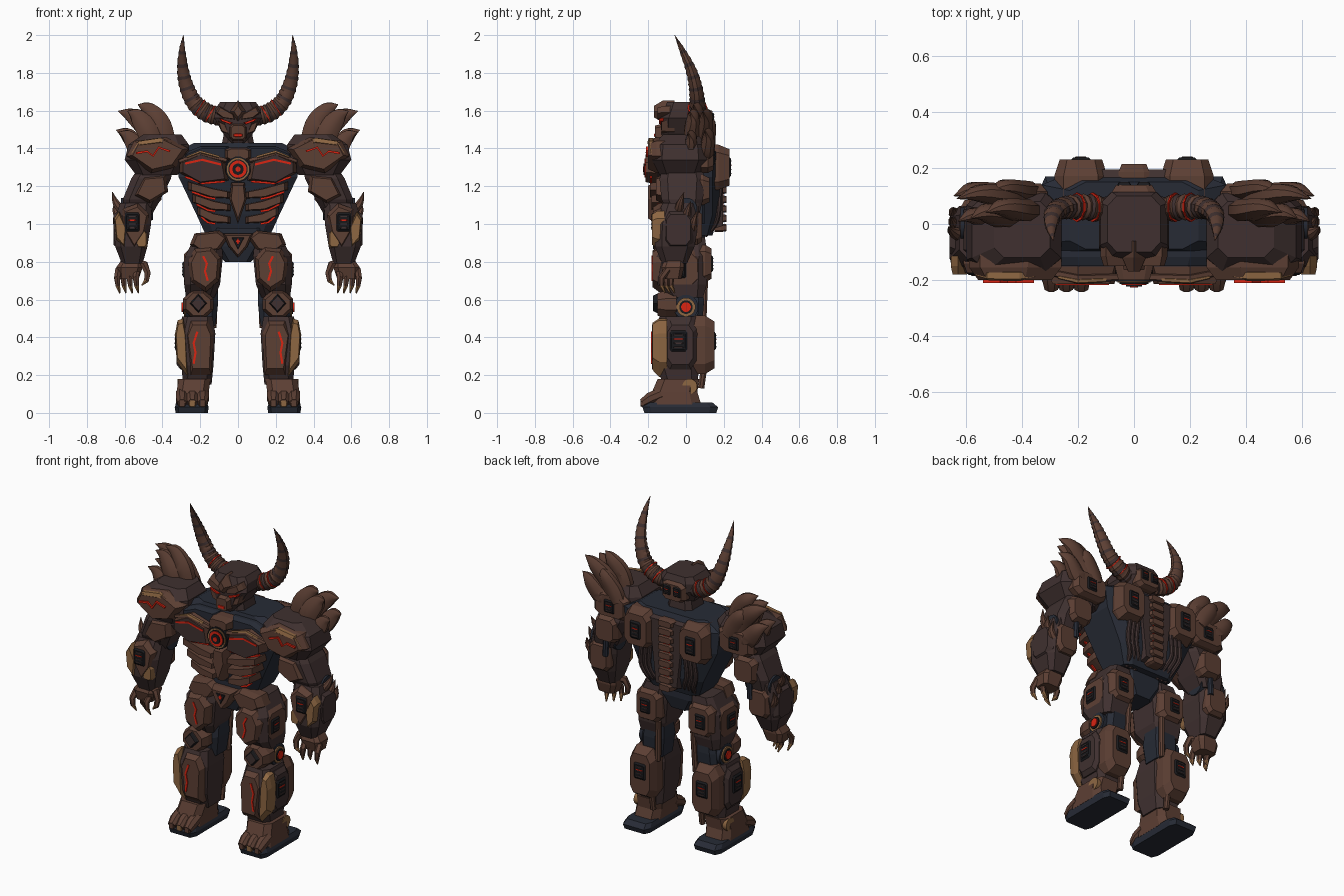
import bpy, bmesh, math
from mathutils import Vector

default_cube = bpy.data.objects.get("Cube")
if default_cube:
    bpy.data.objects.remove(default_cube, do_unlink=True)

COLOURS = {
    "dark_brown": (.05, .03, .029), "brown": (.108, .05, .034), "tan": (.27, .135, .055),
    "navy": (.02, .024, .036), "black": (.01, .01, .012), "red": (.7, .018, .006)}
MATERIALS = {}
for label, rgb in COLOURS.items():
    material = bpy.data.materials.new(label)
    material.use_nodes = True
    material.diffuse_color = (*rgb, 1)
    shader = material.node_tree.nodes["Principled BSDF"]
    shader.inputs["Base Color"].default_value = (*rgb, 1)
    shader.inputs["Roughness"].default_value = .8
    MATERIALS[label] = material
round_parts = []


def build(name, rings, colour, mirror=True, rule=None, rounded=False):
    """Skin a stack of equal rings; rule(strip) may recolour a strip."""
    for side in (1, -1) if mirror else (0,):
        sign = side or 1
        bm = bmesh.new()
        names = [colour]
        loops = [[bm.verts.new((x * sign, y, z)) for x, y, z in ring] for ring in rings]
        for strip, (low, high) in enumerate(zip(loops, loops[1:])):
            tone = (rule(strip) if rule else None) or colour
            if tone not in names:
                names.append(tone)
            for i in range(len(low)):
                j = (i + 1) % len(low)
                bm.faces.new((low[i], low[j], high[j], high[i])).material_index = names.index(tone)
        bm.faces.new(loops[0])
        bm.faces.new(loops[-1])
        bmesh.ops.recalc_face_normals(bm, faces=bm.faces)
        mesh = bpy.data.meshes.new(name)
        bm.to_mesh(mesh)
        bm.free()
        for tone in names:
            mesh.materials.append(MATERIALS[tone])
        full_name = name + {1: "_left", -1: "_right", 0: ""}[side]
        obj = bpy.data.objects.new(full_name, mesh)
        bpy.context.collection.objects.link(obj)
        if rounded:
            round_parts.append(obj)


def octagon(u, v, ru, rv, cut=.35):
    a, b = ru * (1 - cut), rv * (1 - cut)
    corners = ((ru, -b), (ru, b), (a, rv), (-a, rv), (-ru, b), (-ru, -b), (-a, -rv), (a, -rv))
    return [(u + p, v + q) for p, q in corners]


def diamond(u, v, ru, rv):
    return [(u + ru, v), (u, v + rv), (u - ru, v), (u, v - rv)]


def loft(name, sections, colour, mirror=True, cut=.35):
    """Chamfered block through (z, x, y, half width, half depth) sections."""
    rings = [[(p, q, z) for p, q in octagon(x, y, rx, ry, cut)] for z, x, y, rx, ry in sections]
    build(name, rings, colour, mirror)


def plate(name, outline, back, front, colour, rim=None, axis="y", inset=.8, mirror=True):
    """Bevelled armour plate facing along y or x."""
    cu = sum(p[0] for p in outline) / len(outline)
    cv = sum(p[1] for p in outline) / len(outline)
    rings = []
    for depth, scale in ((back, 1), (back + (front - back) * .55, 1), (front, inset)):
        flat = [(cu + (u - cu) * scale, cv + (v - cv) * scale) for u, v in outline]
        rings.append([(u, depth, v) if axis == "y" else (depth, u, v) for u, v in flat])
    build(name, rings, colour, mirror, lambda strip: rim if strip else None)


def tube(name, points, colour, sides=8, steps=1, rule=None, ridge=0, flat=1, mirror=True):
    """Tapered sweep through (x, y, z, radius) points, smoothed by steps."""
    knots = [Vector(p) for p in points]
    knots = [knots[0] * 2 - knots[1]] + knots + [knots[-1] * 2 - knots[-2]]
    path = []
    for a, b, c, d in zip(knots, knots[1:], knots[2:], knots[3:]):
        for i in range(steps):
            t = i / steps
            path.append((b * 2 + (c - a) * t + (a * 2 - b * 5 + c * 4 - d) * t ** 2
                         + (b * 3 - a - c * 3 + d) * t ** 3) / 2)
    path.append(knots[-2])
    rings = []
    for i, p in enumerate(path):
        ahead = (path[min(i + 1, len(path) - 1)] - path[max(i - 1, 0)]).to_3d().normalized()
        guide = Vector((0, 1, 0)) if abs(ahead.y) < .8 else Vector((1, 0, 0))
        across = ahead.cross(guide).normalized()
        other = across.cross(ahead)
        radius = max(p[3], .001) * (1 + ridge * (i % 2))
        turn = [math.tau * (k + .5) / sides for k in range(sides)]
        rings.append([p.to_3d() + (across * math.cos(t) + other * math.sin(t) * flat) * radius
                      for t in turn])
    build(name, rings, colour, mirror, rule, sides > 5)


def glow(name, points, y):
    tube(name, [(x, y, z, .008) for x, z in points], "red", sides=4)


def disc(name, centre, reach, radius, colour, axis, mirror=True):
    end = Vector(centre) + Vector((reach, 0, 0) if axis == "x" else (0, reach, 0))
    tube(name, [(*centre, radius), (*end, radius)], colour, sides=16, mirror=mirror)


def vent(name, u, v, ru, rv, depth, out, axis="y"):
    """Dark grille with one glowing slit."""
    plate(name + "_frame", octagon(u, v, ru, rv, .15), depth - out * .01, depth + out * .008,
          "black", axis=axis)
    for i in range(4):
        plate(f"{name}_slit_{i}", octagon(u, v + rv * (i - 1.5) * .4, ru * .65, rv * .07),
              depth, depth + out * .011, "red" if i == 2 else "dark_brown", axis=axis)


# Torso core, pelvis and neck
loft("torso_core", [(.94, 0, .03, .17, .11), (1.05, 0, .035, .22, .14), (1.25, 0, .025, .315, .155),
                    (1.38, 0, .035, .33, .14), (1.43, 0, .03, .23, .12)], "navy", False, .25)
loft("pelvis_core", [(.8, 0, 0, .07, .08), (.88, 0, 0, .14, .1), (.98, 0, 0, .15, .1)], "navy", False)
loft("neck", [(1.4, 0, 0, .09, .09), (1.5, 0, 0, .07, .08)], "dark_brown", False)

# Chest armour
plate("upper_chest", [(.03, 1.36), (.05, 1.41), (.2, 1.41), (.3, 1.37), (.3, 1.3), (.05, 1.3)],
      -.08, -.15, "navy")
plate("pectoral", [(.05, 1.23), (.07, 1.34), (.2, 1.38), (.31, 1.33), (.31, 1.27), (.2, 1.21)],
      -.08, -.215, "dark_brown", "brown", inset=.85)
tube("pectoral_trim", [(.06, -.19, 1.335, .014), (.2, -.195, 1.37, .018), (.31, -.17, 1.33, .012)],
     "brown", sides=5)
tube("pectoral_edge", [(.1, -.2, 1.355, .008), (.2, -.205, 1.382, .009), (.27, -.19, 1.355, .006)],
     "tan", sides=5)
glow("pectoral_glow", [(.09, 1.315), (.19, 1.34), (.28, 1.32)], -.213)
glow("pectoral_lower_glow", [(.07, 1.225), (.19, 1.215), (.28, 1.25)], -.185)
for i in range(3):
    z, edge = 1.19 - i * .066, .265 - i * .025
    plate(f"rib_{i}", [(.04, z - .055), (.04, z - .02), (.13, z - .002), (edge, z + .035),
                       (edge, z - .01), (.14, z - .05)], -.02, -.19 + i * .008, "brown", inset=.85)
    glow(f"rib_glow_{i}", [(.12, z - .057), (.16, z - .05), (edge - .02, z - .02)], -.145)
plate("sternum", [(-.035, 1.22), (.035, 1.22), (.045, 1.13), (0, 1.0), (-.045, 1.13)],
      -.08, -.2, "brown", mirror=False)
plate("collar_guard", octagon(0, 1.37, .07, .035), -.08, -.2, "brown", mirror=False)
for label, reach, radius, colour in (("mount", -.105, .068, "black"), ("ring", -.11, .06, "tan"),
                                     ("inner", -.114, .052, "black"), ("gem", -.119, .046, "red"),
                                     ("gap", -.124, .03, "black"), ("heart", -.128, .014, "red")):
    disc("core_" + label, (0, -.1, 1.29), reach, radius, colour, "y", False)

# Back armour, spine and cables
plate("back_plate", [(-.13, 1.41), (.13, 1.41), (.1, 1.15), (.08, .97), (-.08, .97), (-.1, 1.15)],
      .06, .195, "dark_brown", inset=.9, mirror=False)
plate("spine_glow", octagon(0, 1.19, .03, .19), .15, .199, "red", mirror=False)
for i in range(9):
    plate(f"vertebra_{i}", octagon(0, 1.38 - i * .05, .055 - i * .001, .0225), .15, .215,
          "brown", mirror=False)
plate("back_pod", octagon(.19, 1.3, .095, .12), .1, .23, "brown")
vent("back_vent", .19, 1.3, .035, .055, .23, 1)
for i in range(3):
    x = .1 + i * .03
    tube(f"back_cable_{i}", [(x + .02, .18, 1.2, .014), (x + .03, .175, 1.08, .014),
                             (x, .155, 1.0, .014), (x - .02, .1, .94, .014)], "dark_brown", steps=3)

# Head
loft("skull", [(1.43, 0, -.07, .035, .05), (1.48, 0, -.03, .08, .1), (1.56, 0, -.01, .125, .125),
               (1.61, 0, 0, .12, .115), (1.645, 0, 0, .095, .1)], "dark_brown", False)
plate("brow", [(.01, 1.55), (.02, 1.58), (.1, 1.625), (.12, 1.59), (.08, 1.56)], -.07, -.15, "brown")
plate("eye", [(.025, 1.535), (.1, 1.562), (.09, 1.545), (.04, 1.526)], -.11, -.143, "red")
plate("cheek", [(.04, 1.47), (.05, 1.52), (.11, 1.55), (.09, 1.49)], -.06, -.13, "brown")
plate("muzzle", octagon(0, 1.485, .045, .045), -.08, -.165, "brown", mirror=False)
plate("mouth", octagon(0, 1.47, .026, .009), -.15, -.17, "red", mirror=False)
plate("forehead_crest", diamond(0, 1.595, .042, .06), -.06, -.17, "brown", inset=.5, mirror=False)
plate("head_back", octagon(0, 1.55, .08, .06), .08, .14, "brown", mirror=False)
vent("head_vent", .035, 1.56, .025, .03, .14, 1)
tube("horn", [(.09, .05, 1.565, .046), (.17, .06, 1.592, .048), (.235, .06, 1.648, .043),
              (.273, .05, 1.73, .037), (.292, .025, 1.82, .029), (.296, -.02, 1.92, .016),
              (.289, -.06, 2, .001)], "brown", sides=10, steps=6, ridge=.13, flat=.9,
     rule=lambda k: "dark_brown" if k % 4 == 1 else None)
for i, (x, z) in enumerate(((.145, 1.582), (.2, 1.614))):
    tube(f"horn_glow_{i}", [(x, .06, z, .053), (x + .005, .06, z + .003, .053)], "red", sides=10)

# Shoulders with swept blades
loft("pauldron", [(1.26, .43, -.03, .11, .11), (1.34, .43, -.03, .17, .15),
                  (1.42, .42, -.03, .16, .14), (1.475, .4, -.02, .1, .1)], "dark_brown")
plate("pauldron_front", [(.26, 1.4), (.38, 1.46), (.55, 1.44), (.59, 1.36), (.46, 1.27), (.33, 1.3)],
      -.1, -.2, "brown")
tube("pauldron_trim", [(.34, -.18, 1.415, .01), (.41, -.185, 1.44, .02), (.52, -.185, 1.425, .018),
                       (.56, -.18, 1.37, .008)], "tan", sides=5)
glow("pauldron_glow", [(.36, 1.385), (.42, 1.405), (.45, 1.36), (.48, 1.385), (.54, 1.375)], -.206)
plate("pauldron_back", octagon(.43, 1.35, .12, .08), .08, .145, "brown")
vent("pauldron_vent", .43, 1.35, .035, .04, .145, 1)
BLADES = ((.37, .05, .53, .645, .06), (.41, .1, .635, .61, .062), (.44, .03, .585, .61, .062),
          (.47, .11, .645, .51, .058), (.48, .02, .63, .5, .055), (.38, .12, .52, .57, .055))
for i, (x, y, tip, rise, size) in enumerate(BLADES):
    top = 1 + rise
    tube(f"shoulder_blade_{i}", [(x, y, 1.38, size * .9), (x + (tip - x) * .25, y, top - .12, size),
                                 (x + (tip - x) * .65, y + .01, top - .04, size * .72),
                                 (tip, y - .01, top - .012, .001)], "brown", steps=4, flat=.7)

# Arms
loft("upper_arm", [(1.05, .53, -.01, .075, .08), (1.13, .51, -.02, .1, .11),
                   (1.24, .46, -.02, .105, .12), (1.31, .43, -.02, .09, .1)], "dark_brown")
plate("upper_arm_front", [(.37, 1.17), (.38, 1.26), (.5, 1.25), (.55, 1.15), (.47, 1.11)],
      -.08, -.16, "brown")
plate("upper_arm_back", octagon(.48, 1.18, .075, .08), .05, .125, "brown")
disc("elbow_joint", (.45, 0, 1.08), .17, .06, "navy", "x")
loft("forearm", [(.79, .56, -.06, .055, .065), (.88, .565, -.06, .085, .105),
                 (1.0, .56, -.05, .1, .115), (1.11, .54, -.03, .085, .095)], "dark_brown")
plate("forearm_front", [(.49, .95), (.47, 1.05), (.53, 1.11), (.61, 1.08), (.62, .98), (.55, .86)],
      -.1, -.175, "brown")
plate("forearm_edge", [(.6, .87), (.59, .98), (.63, 1.07), (.655, 1.03), (.645, .92)],
      -.115, -.18, "tan")
plate("wrist_guard", octagon(.51, .92, .03, .05), -.08, -.17, "tan")
vent("forearm_vent", .56, 1.01, .038, .05, -.175, -1)
plate("forearm_side", octagon(-.04, .97, .08, .1), .6, .66, "dark_brown", axis="x")
plate("forearm_back", octagon(.55, .98, .07, .09), .03, .085, "brown")
for i in range(3):
    z = 1.06 - i * .05
    tube(f"forearm_spike_{i}", [(.6, i * .035 - .04, z, .03), (.645, i * .035 - .03, z + .05, .02),
                                (.665 - i * .01, i * .035 - .01, z + .11, .001)], "brown", steps=3)
tube("forearm_piston", [(.49, .08, 1.2, .018), (.5, .08, 1.0, .018)], "navy")

# Hands with clawed fingers
loft("palm", [(.71, .58, -.07, .055, .045), (.77, .575, -.07, .07, .06), (.82, .56, -.06, .05, .05)],
     "brown")
for i in range(4):
    x, y = .535 + i * .033, -.095 + .025 * (i % 3)
    tube(f"finger_{i}", [(x, y, .76, .018), (x + .006, y - .035, .715, .018),
                         (x + .002, y - .035, .675, .014), (x - .008, y - .015, .635, .004)], "brown",
         sides=6, rule=lambda k: "tan" if k == 2 else None)
tube("thumb", [(.54, -.08, .79, .025), (.495, -.1, .785, .022), (.478, -.11, .74, .018),
               (.485, -.115, .7, .015), (.51, -.115, .675, .003)], "brown", sides=6,
     rule=lambda k: "tan" if k == 3 else None)

# Hips and thighs
plate("hip_plate", [(.05, .93), (.1, .965), (.23, .95), (.255, .89), (.2, .85), (.1, .86)],
      -.04, -.15, "brown")
plate("belt_plate", [(-.08, .95), (.08, .95), (.05, .88), (0, .82), (-.05, .88)],
      -.07, -.17, "brown", mirror=False)
plate("belt_frame", [(-.036, .93), (.036, .93), (0, .86)], -.15, -.175, "black", mirror=False)
plate("belt_gem", diamond(0, .908, .014, .02), -.16, -.178, "red", mirror=False)
loft("thigh", [(.61, .2, 0, .075, .09), (.68, .19, -.02, .095, .13), (.83, .18, -.02, .1, .135),
               (.93, .16, 0, .07, .1)], "dark_brown")
plate("thigh_front", [(.1, .7), (.09, .82), (.14, .88), (.23, .87), (.265, .8), (.25, .69), (.17, .64)],
      -.1, -.178, "brown")
glow("thigh_glow", [(.16, .7), (.175, .75), (.165, .79), (.185, .83)], -.177)
plate("thigh_side", octagon(-.02, .76, .1, .1), .24, .285, "brown", axis="x")
vent("thigh_side_vent", -.04, .76, .04, .045, .285, 1, "x")
plate("thigh_back", octagon(.18, .79, .085, .1), .06, .135, "brown")
vent("thigh_vent", .19, .79, .035, .045, .135, 1)

# Knees
loft("knee_joint", [(.46, .19, .01, .07, .075), (.58, .18, .01, .075, .085), (.7, .17, .02, .06, .07)],
     "navy")
plate("knee_guard", octagon(.21, .575, .08, .075, .6), -.05, -.15, "brown")
plate("knee_diamond", diamond(.21, .58, .045, .05), -.13, -.175, "dark_brown", "black")
for label, reach, radius, colour in (("hub", .128, .066, "navy"), ("ring", .136, .05, "tan"),
                                     ("rim", .142, .036, "black"), ("light", .148, .026, "red")):
    disc("knee_" + label, (.15, 0, .56), reach, radius, colour, "x")

# Shins
loft("shin", [(.15, .215, -.03, .075, .09), (.25, .215, -.045, .085, .115),
              (.42, .22, -.045, .1, .125), (.51, .215, -.04, .08, .1)], "dark_brown")
plate("shin_front", [(.14, .2), (.13, .42), (.16, .49), (.25, .49), (.28, .42), (.25, .2)],
      -.1, -.18, "brown")
glow("shin_glow", [(.235, .26), (.225, .32), (.235, .37), (.215, .43)], -.18)
plate("shin_edge", [(.265, .19), (.275, .42), (.29, .5), (.32, .49), (.333, .42), (.325, .27)],
      -.1, -.178, "tan")
plate("shin_side", octagon(-.03, .36, .085, .13), .28, .325, "dark_brown", axis="x")
vent("shin_vent", -.04, .38, .045, .055, .325, 1, "x")
plate("calf_pod", octagon(.215, .36, .085, .155), .04, .15, "brown")
vent("calf_vent", .215, .38, .04, .05, .15, 1)
tube("calf_piston", [(.17, .08, .13, .018), (.17, .1, .27, .018)], "brown")
tube("knee_piston", [(.13, .09, .45, .018), (.12, .1, .7, .018)], "brown")

# Feet and toes
loft("sole", [(0, .245, -.03, .085, .19), (.03, .245, -.03, .09, .2), (.055, .245, -.04, .08, .18)],
     "navy", cut=.2)
loft("foot", [(.045, .245, -.06, .085, .14), (.11, .24, -.06, .085, .12), (.18, .23, -.04, .085, .11)],
     "brown")
disc("ankle_cap", (.24, .02, .14), .08, .04, "tan", "x")
for i in range(3):
    x = .188 + i * .054
    tube(f"toe_{i}", [(x, -.13, .1, .036), (x, -.19, .075, .036), (x, -.23, .05, .026)], "brown")
    plate(f"toe_cap_{i}", octagon(x, .05, .018, .02), -.21, -.24, "tan" if i == 1 else "brown")

# Smooth shading on round parts
bpy.ops.object.select_all(action="DESELECT")
for part in round_parts:
    part.select_set(True)
bpy.context.view_layer.objects.active = round_parts[0]
bpy.ops.object.shade_smooth_by_angle(angle=math.radians(35))
